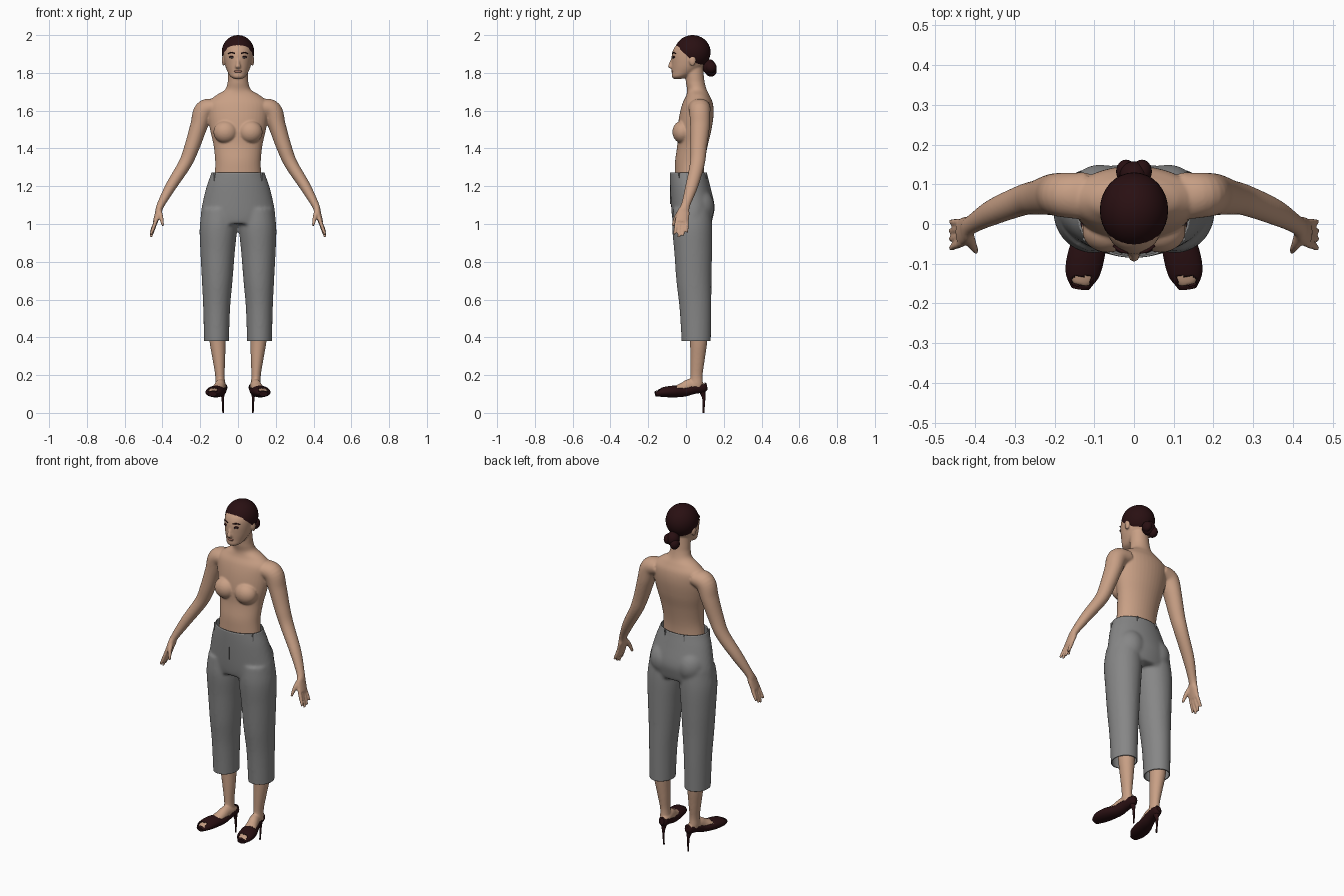
import bpy, bmesh, math
from mathutils import Vector, Matrix

cube = bpy.data.objects.get("Cube")
if cube:
    bpy.data.objects.remove(cube)


def material(name, r, g, b):
    m = bpy.data.materials.new(name)
    m.use_nodes = True
    m.diffuse_color = (r, g, b, 1)
    m.node_tree.nodes["Principled BSDF"].inputs["Base Color"].default_value = (r, g, b, 1)
    return m


SKIN = material("skin", 0.58, 0.35, 0.235)
GREY = material("trouser grey", 0.24, 0.24, 0.24)
SEAM = material("seam grey", 0.1, 0.1, 0.1)
DARK = material("dark brown", 0.022, 0.005, 0.006)
LIP = material("lip", 0.4, 0.18, 0.13)
WHITE = material("eye white", 0.7, 0.66, 0.62)
X, Y, Z = Vector((1, 0, 0)), Vector((0, 1, 0)), Vector((0, 0, 1))


def loft(bm, points, up=None, flip=1, n=28, steps=6):
    """Smooth skin through x, y, z, half width, half depth; rings lie flat unless up is given."""
    p = [Vector(q) for q in points]
    p = [2 * p[0] - p[1]] + p + [2 * p[-1] - p[-2]]
    path = []
    for i in range(1, len(p) - 2):
        a, b, c, d = p[i - 1:i + 3]
        for k in range(steps):
            t = k / steps
            path.append(0.5 * (2 * b + (c - a) * t + (2 * a - 5 * b + 4 * c - d) * t ** 2
                               + (3 * b - a - 3 * c + d) * t ** 3))
    path.append(p[-2])
    rings = []
    for i, q in enumerate(path):
        u, v = X, Y
        if up:
            ahead, behind = path[min(i + 1, len(path) - 1)], path[max(i - 1, 0)]
            tangent = Vector((ahead - behind)[:3]).normalized()
            u = tangent.cross(up).normalized()
            v = u.cross(tangent)
        ring = []
        for k in range(n):
            w = math.tau * k / n
            co = Vector(q[:3]) + u * q[3] * math.cos(w) + v * q[4] * math.sin(w)
            ring.append(bm.verts.new((co.x * flip, co.y, co.z)))
        rings.append(ring)
    for r, s in zip(rings, rings[1:]):
        for k in range(n):
            bm.faces.new((r[k], r[(k + 1) % n], s[(k + 1) % n], s[k]))
    bm.faces.new(rings[0])
    bm.faces.new(rings[-1])


def ball(bm, centre, radii):
    m = Matrix.Translation(centre) @ Matrix.Diagonal((*radii, 1))
    bmesh.ops.create_uvsphere(bm, u_segments=32, v_segments=20, radius=1, matrix=m)


def box(bm, centre, size, turn=0):
    m = Matrix.Translation(centre) @ Matrix.Rotation(turn, 4, "Z") @ Matrix.Diagonal((*size, 1))
    bmesh.ops.create_cube(bm, size=1, matrix=m)


def finish(bm, name, mat, angle=50):
    bmesh.ops.recalc_face_normals(bm, faces=bm.faces)
    mesh = bpy.data.meshes.new(name)
    bm.to_mesh(mesh)
    bm.free()
    mesh.materials.append(mat)
    ob = bpy.data.objects.new(name, mesh)
    bpy.context.collection.objects.link(ob)
    bpy.ops.object.select_all(action="DESELECT")
    ob.select_set(True)
    bpy.context.view_layer.objects.active = ob
    bpy.ops.object.shade_smooth_by_angle(angle=math.radians(angle))
    return ob


def fuse(bm, voxel, rounds):
    """Melt overlapping volumes into one continuous surface."""
    ob = finish(bm, "fusing", SKIN)
    mod = ob.modifiers.new("Remesh", "REMESH")
    mod.mode, mod.voxel_size = "VOXEL", voxel
    mod = ob.modifiers.new("Smooth", "SMOOTH")
    mod.factor, mod.iterations = 0.5, rounds
    mesh = bpy.data.meshes.new_from_object(ob.evaluated_get(bpy.context.evaluated_depsgraph_get()))
    bpy.data.objects.remove(ob)
    out = bmesh.new()
    out.from_mesh(mesh)
    bpy.data.meshes.remove(mesh)
    return out


def cut(bm, co, normal):
    """Remove everything on the side the normal points to."""
    bmesh.ops.bisect_plane(bm, geom=bm.verts[:] + bm.edges[:] + bm.faces[:],
                           plane_co=co, plane_no=normal, clear_outer=True)


# Upper body: torso with neck, head, arms and hands
bm = bmesh.new()
loft(bm, [(0, .018, 1.2, .13, .077), (0, .018, 1.28, .122, .077), (0, .022, 1.34, .121, .079),
          (0, .035, 1.42, .13, .081), (0, .045, 1.5, .148, .09), (0, .056, 1.58, .16, .09),
          (0, .062, 1.64, .16, .08), (0, .063, 1.68, .118, .062), (0, .058, 1.71, .07, .052),
          (0, .05, 1.745, .056, .05), (0, .046, 1.78, .053, .049), (0, .04, 1.84, .05, .05)], n=40)
loft(bm, [(0, -.045, 1.768, .018, .02), (0, -.032, 1.78, .04, .043), (0, -.008, 1.805, .055, .067),
          (0, .01, 1.84, .068, .086), (0, .02, 1.89, .076, .096), (0, .024, 1.93, .075, .088),
          (0, .026, 1.96, .058, .064), (0, .03, 1.985, .03, .035)], n=40)
loft(bm, [(0, -.066, 1.89, .008, .006), (0, -.078, 1.855, .009, .01),
          (0, -.083, 1.833, .014, .013), (0, -.076, 1.823, .01, .008)])
for s in (1, -1):
    ball(bm, (s * .066, -.018, 1.487), (.064, .054, .06))
    ball(bm, (s * .077, .035, 1.865), (.009, .018, .028))
    loft(bm, [(.12, .07, 1.62, .045, .06), (.178, .073, 1.6, .054, .056), (.207, .074, 1.52, .046, .052),
              (.243, .067, 1.41, .04, .044), (.28, .06, 1.32, .035, .039), (.355, .03, 1.2, .029, .033),
              (.41, -.002, 1.1, .02, .024), (.422, -.014, 1.06, .017, .034),
              (.438, -.022, 1.01, .013, .035)], Y, s)
    for y, length in ((-.047, .075), (-.03, .09), (-.013, .083), (.004, .065)):
        loft(bm, [(.43, y, 1.03, .01, .01), (.447, y * 1.15, 1.02 - length / 2, .01, .0095),
                  (.462, y * 1.3, 1.02 - length, .007, .007)], Y, s, 12)
    loft(bm, [(.417, -.022, 1.075, .013, .014), (.408, -.05, 1.04, .012, .012),
              (.397, -.07, .99, .007, .008)], Y, s, 12)
body = finish(fuse(bm, .005, 5), "upper_body", SKIN, 180)

# Face details
bm = bmesh.new()
ball(bm, (0, -.069, 1.808), (.021, .009, .0075))
finish(bm, "lips", LIP)
eyes, lids = bmesh.new(), bmesh.new()
for s in (1, -1):
    ball(eyes, (s * .031, -.064, 1.882), (.012, .0095, .005))
    ball(lids, (s * .031, -.063, 1.884), (.016, .0095, .0065))
    ball(lids, (s * .031, -.067, 1.882), (.005, .0075, .005))
    loft(lids, [(.016, -.072, 1.902, .003, .003), (.034, -.067, 1.908, .003, .004),
                (.052, -.054, 1.902, .002, .003)], Y, s, 10)
finish(eyes, "eyes", WHITE)
finish(lids, "brows_lashes_and_irises", DARK)

# Swept back hair and bun
bm = bmesh.new()
ball(bm, (0, .035, 1.91), (.086, .095, .09))
cut(bm, (0, 0, 1.895), (0, -.69, -.72))
finish(bm, "hair_cap", DARK)
bm = bmesh.new()
ball(bm, (0, .122, 1.832), (.036, .036, .04))
for s in (1, -1):
    ball(bm, (s * .02, .132, 1.82 + s * .01), (.025, .03, .03))
finish(bm, "hair_bun", DARK)

# Cropped trousers, open at the waist and hems
bm = bmesh.new()
loft(bm, [(0, .012, 1.32, .13, .092), (0, .013, 1.27, .141, .098), (0, .022, 1.2, .166, .106),
          (0, .036, 1.1, .19, .115), (0, .035, 1.04, .198, .109), (0, .033, 1.0, .195, .1)], n=48)
for s in (1, -1):
    loft(bm, [(.1, .032, 1.08, .09, .1), (.104, .033, .98, .099, .106), (.108, .038, .85, .091, .1),
              (.11, .042, .7, .081, .093), (.113, .05, .55, .071, .084), (.114, .055, .34, .065, .076)],
         flip=s, n=36)
    ball(bm, (s * .085, .062, 1.09), (.085, .088, .1))
bm = fuse(bm, .009, 5)
cut(bm, (0, 0, 1.272), (0, 0, 1))
cut(bm, (0, 0, .38), (0, 0, -1))
trousers = finish(bm, "cropped_trousers", GREY, 180)
mod = trousers.modifiers.new("Cloth", "SOLIDIFY")
mod.thickness, mod.offset = .005, -1

# Belt loops and fly seam
bm = bmesh.new()
for turn in (32, 148, 245, 295):
    a = math.radians(-turn if turn < 180 else 360 - turn)
    box(bm, (.147 * math.cos(a), .015 - .1 * math.sin(-a), 1.25), (.008, .008, .045), a)
finish(bm, "belt_loops", GREY)
bm = bmesh.new()
box(bm, (0, -.0815, 1.17), (.002, .005, .13))
finish(bm, "fly_seam", SEAM)

# Lower legs, feet and open toe heels
for s, side in ((1, "left"), (-1, "right")):
    bm = bmesh.new()
    loft(bm, [(.107, .065, .46, .047, .05), (.108, .067, .38, .043, .046), (.101, .061, .28, .033, .038),
              (.096, .056, .2, .025, .032), (.094, .056, .15, .026, .034), (.093, .058, .125, .022, .028)],
         flip=s)
    loft(bm, [(.083, .1, .135, .016, .016), (.088, .06, .14, .026, .03), (.094, .02, .142, .028, .037),
              (.102, -.015, .13, .031, .031), (.118, -.07, .114, .038, .023), (.13, -.13, .107, .035, .015),
              (.134, -.153, .102, .022, .01)], Z, s)
    finish(fuse(bm, .005, 4), side + "_lower_leg", SKIN, 180)

    bm = bmesh.new()
    loft(bm, [(.08, .11, .14, .012, .018), (.083, .092, .137, .026, .029), (.09, .04, .13, .032, .03),
              (.1, -.01, .115, .037, .029), (.118, -.07, .113, .046, .031), (.13, -.125, .109, .043, .025),
              (.135, -.162, .1, .023, .014)], Z, s, 40, 10)
    holes = []
    for f in bm.faces:
        c = f.calc_center_median()
        opening = -.05 < c.y < .1 and c.z > .132 + .2 * max(c.y, 0)
        toe = -.157 < c.y < -.132 and c.z > .112 and abs(c.x * s - .133) < .024
        if opening or toe:
            holes.append(f)
    bmesh.ops.delete(bm, geom=holes, context="FACES")
    shoe = finish(bm, side + "_shoe", DARK)
    mod = shoe.modifiers.new("Leather", "SOLIDIFY")
    mod.thickness = .003
    bm = bmesh.new()
    loft(bm, [(.084, .08, .13, .022, .024), (.081, .093, .085, .008, .01),
              (.08, .094, .04, .005, .006), (.079, .092, 0, .004, .005)], flip=s, n=16)
    finish(bm, side + "_stiletto_heel", DARK)
